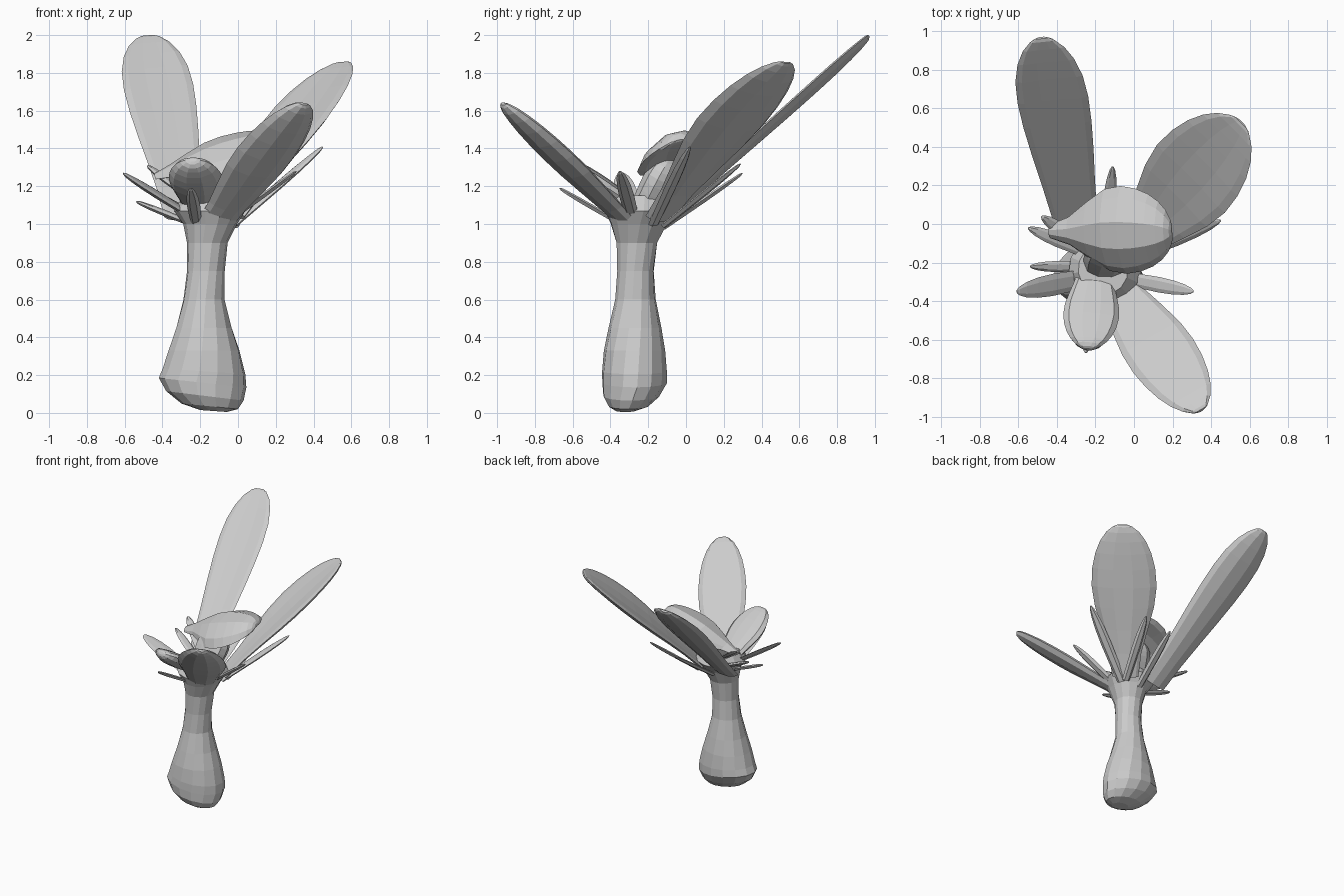
import bpy, bmesh, math
from mathutils import Vector

cube = bpy.data.objects.get("Cube")
if cube:
    bpy.data.objects.remove(cube)

grey = bpy.data.materials.new("plain grey")
grey.use_nodes = True
COLOUR = (0.6, 0.6, 0.6, 1)
grey.diffuse_color = COLOUR
grey.node_tree.nodes["Principled BSDF"].inputs["Base Color"].default_value = COLOUR


def loft(name, rings):
    """Skin a list of point rings and close both ends."""
    bm = bmesh.new()
    loops = [[bm.verts.new(p) for p in ring] for ring in rings]
    n = len(loops[0])
    for a, b in zip(loops, loops[1:]):
        for i in range(n):
            j = (i + 1) % n
            bm.faces.new((a[i], a[j], b[j], b[i]))
    bm.faces.new(loops[0][::-1])
    bm.faces.new(loops[-1])
    bmesh.ops.recalc_face_normals(bm, faces=bm.faces)
    mesh = bpy.data.meshes.new(name)
    bm.to_mesh(mesh)
    bm.free()
    mesh.materials.append(grey)
    obj = bpy.data.objects.new(name, mesh)
    bpy.context.collection.objects.link(obj)
    return obj


def petal(name, root, tip, side, half, thick=0.03, neck=0.4, peak=0.65,
          cup=0.15, bend=0.0, steps=10, sides=10):
    """Lens-section blade from root to tip, widening to its peak then rounding off."""
    root, tip = Vector(root), Vector(tip)
    axis = (tip - root).normalized()
    side = Vector(side)
    side = (side - axis * side.dot(axis)).normalized()
    up = side.cross(axis)
    if up.z < 0:
        up = -up
    rings = []
    for k in range(steps + 1):
        t = math.sin(k / steps * math.pi / 2) * 0.995
        if t < peak:
            s = t / peak
            w = neck + (1 - neck) * s * s * (3 - 2 * s)
        else:
            w = math.sqrt(1 - ((t - peak) / (1 - peak)) ** 2)
        centre = root.lerp(tip, t) + up * bend * math.sin(math.pi * t)
        ring = []
        for i in range(sides):
            ang = 2 * math.pi * i / sides
            u, v = math.cos(ang), math.sin(ang)
            lift = v * thick * (0.3 + 0.7 * w) * min(1, w * 3) + cup * half * w * (u * u - 0.5)
            ring.append(centre + side * u * half * w + up * lift)
        rings.append(ring)
    return loft(name, rings)


# Stem: height, x range, y range, slant of the ring along x
STEM = [
    (0.01, -0.20, -0.06, -0.37, -0.27, 0.02),
    (0.035, -0.30, 0.00, -0.41, -0.20, 0.06),
    (0.09, -0.38, 0.03, -0.44, -0.14, 0.10),
    (0.16, -0.42, 0.045, -0.445, -0.10, 0.10),
    (0.22, -0.40, 0.04, -0.445, -0.10, 0.06),
    (0.33, -0.37, 0.01, -0.435, -0.11, 0),
    (0.45, -0.33, -0.03, -0.41, -0.13, 0),
    (0.60, -0.29, -0.07, -0.375, -0.16, 0),
    (0.75, -0.27, -0.07, -0.365, -0.17, 0),
    (0.90, -0.27, -0.055, -0.37, -0.15, 0),
    (1.00, -0.29, -0.005, -0.40, -0.10, 0),
    (1.07, -0.34, 0.04, -0.43, -0.05, 0),
    (1.15, -0.29, -0.03, -0.37, -0.10, 0),
]
SIDES = 14
rings = []
for z, x0, x1, y0, y1, slant in STEM:
    ring = []
    for i in range(SIDES):
        ang = 2 * math.pi * i / SIDES + z * 0.5
        c, s = math.cos(ang), math.sin(ang)
        x = (x0 + x1) / 2 + c * (x1 - x0) / 2
        y = (y0 + y1) / 2 + s * (y1 - y0) / 2
        ring.append((x, y, max(0, z - slant * c * 0.25)))
    rings.append(ring)
loft("stem", rings)

# Three long petals
petal("back_petal", (-0.28, -0.1, 1.04), (-0.48, 0.97, 2.0), (1, 0.1, 0.09), 0.185, neck=0.6, peak=0.72)
petal("left_petal", (-0.03, -0.14, 1.03), (0.56, 0.53, 1.86), (0.7, -0.7, 0.07), 0.25,
      neck=0.4, peak=0.6, bend=0.02)
petal("front_petal", (-0.12, -0.3, 1.0), (0.35, -0.97, 1.64), (0.29, 0.17, -0.04), 0.18,
      thick=0.045, neck=0.6, peak=0.55)

# Domed hood over the middle, the column that carries it, and the lip in front
petal("hood", (-0.44, -0.04, 1.25), (0.2, -0.04, 1.45), (0, 1, 0.25), 0.235,
      thick=0.055, neck=0.15, peak=0.55, cup=-0.35)
petal("column", (-0.17, -0.25, 1.02), (-0.1, -0.08, 1.35), (1, 0, 0), 0.13, thick=0.1, neck=0.8)
petal("lip", (-0.2, -0.25, 1.08), (-0.24, -0.65, 1.34), (1, -0.1, 0), 0.145,
      thick=0.055, neck=0.65, peak=0.55, cup=0.15)

# Narrow sepals around the rim: root, tip, side, half width
SEPALS = [
    ((-0.24, -0.28, 1.04), (-0.61, -0.35, 1.27), (0, 1, 0.3), 0.06),
    ((-0.24, -0.22, 1.0), (-0.54, -0.22, 1.12), (0, 1, 0.3), 0.03),
    ((-0.24, -0.15, 1.06), (-0.55, -0.02, 1.22), (0.3, 1, 0), 0.035),
    ((-0.28, -0.1, 1.16), (-0.48, 0.04, 1.31), (1, 1, 0), 0.035),
    ((-0.02, -0.17, 1.0), (0.45, 0.02, 1.41), (-0.3, 0.7, 0.2), 0.04),
    ((-0.05, -0.28, 1.02), (0.31, -0.35, 1.28), (0, 1, 0), 0.04),
    ((-0.15, -0.12, 0.98), (-0.11, 0.3, 1.27), (1, 0, 0), 0.035),
    ((-0.02, -0.12, 0.99), (0.12, 0.29, 1.32), (1, -0.3, 0), 0.035),
    ((-0.22, -0.34, 1.0), (-0.25, -0.67, 1.19), (1, 0, 0), 0.035),
]
for n, (root, tip, side, half) in enumerate(SEPALS, 1):
    petal(f"sepal_{n}", root, tip, side, half, thick=0.015, neck=0.85, peak=0.5, steps=6, sides=6)
